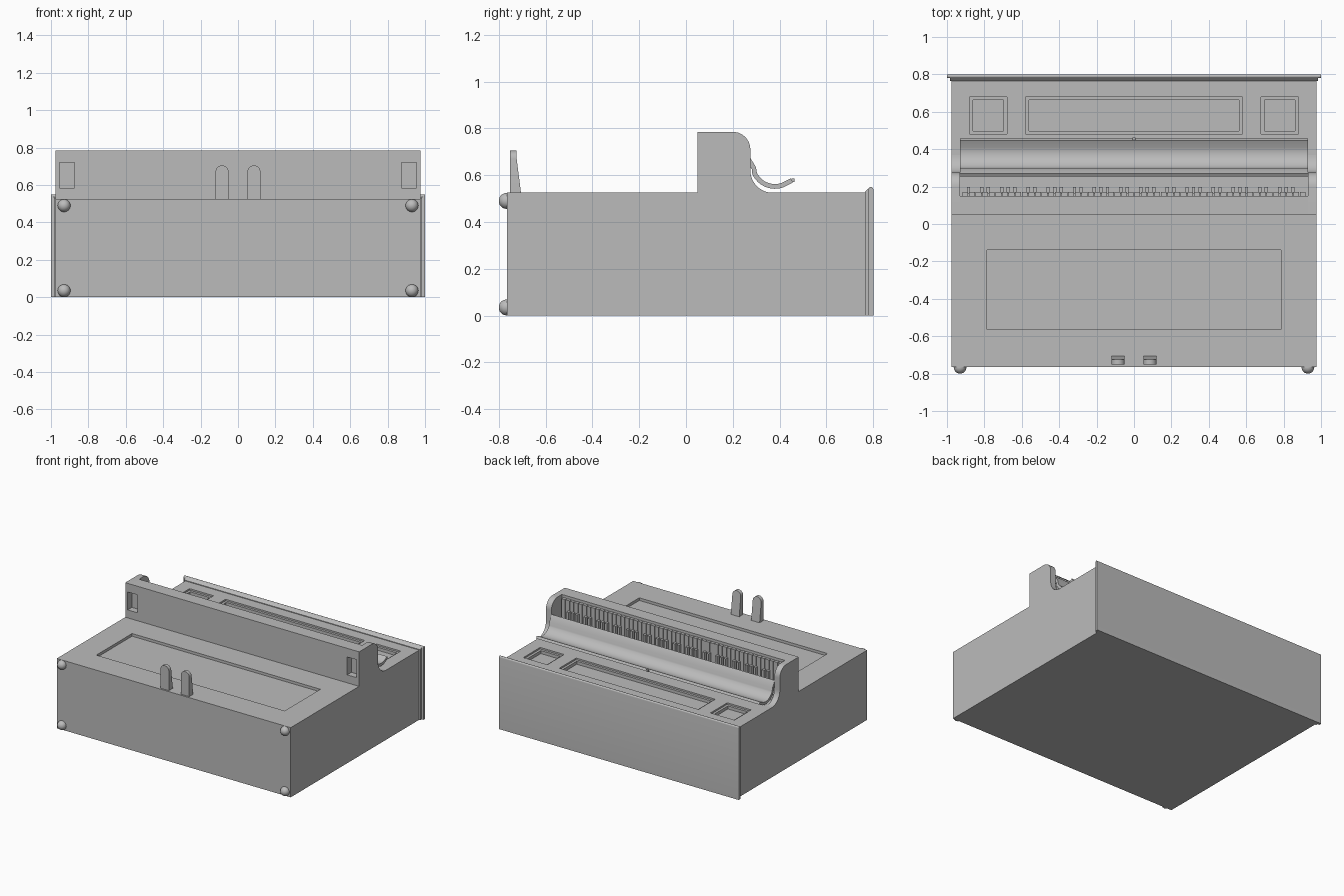
import bpy, bmesh, math
from mathutils import Vector

cube = bpy.data.objects.get("Cube")
if cube:
    bpy.data.objects.remove(cube, do_unlink=True)

grey = bpy.data.materials.new("plain grey")
grey.use_nodes = True
COLOR = (0.5, 0.5, 0.5, 1)
grey.diffuse_color = COLOR
grey.node_tree.nodes["Principled BSDF"].inputs["Base Color"].default_value = COLOR


def finish(name, bm, smooth=False):
    bmesh.ops.recalc_face_normals(bm, faces=bm.faces)
    mesh = bpy.data.meshes.new(name)
    bm.to_mesh(mesh)
    bm.free()
    mesh.materials.append(grey)
    ob = bpy.data.objects.new(name, mesh)
    bpy.context.collection.objects.link(ob)
    if smooth:
        bpy.ops.object.select_all(action='DESELECT')
        ob.select_set(True)
        bpy.context.view_layer.objects.active = ob
        bpy.ops.object.shade_smooth_by_angle(angle=math.radians(35))
    return ob


def add_box(bm, x, y, z):
    verts = bmesh.ops.create_cube(bm, size=1)["verts"]
    for v in verts:
        v.co = [(a + b) / 2 + c * (b - a) for (a, b), c in zip((x, y, z), v.co)]


def box(name, x, y, z):
    bm = bmesh.new()
    add_box(bm, x, y, z)
    return finish(name, bm)


def prism(name, points, x0, x1, smooth=True):
    """Extrude a side profile of (y, z) points along x."""
    bm = bmesh.new()
    face = bm.faces.new([bm.verts.new((x0, y, z)) for y, z in points])
    moved = bmesh.ops.extrude_face_region(bm, geom=[face])["geom"]
    bmesh.ops.translate(bm, vec=(x1 - x0, 0, 0),
                        verts=[g for g in moved if isinstance(g, bmesh.types.BMVert)])
    return finish(name, bm, smooth)


def arc(cy, cz, r, start, end, n=10):
    angles = [math.radians(start + (end - start) * i / n) for i in range(n + 1)]
    return [(cy + r * math.cos(a), cz + r * math.sin(a)) for a in angles]


def cut(ob, x, y, z):
    """Cut a rectangular recess and discard the cutter."""
    cutter = box("cutter", x, y, z)
    cutter.hide_render = True
    mod = ob.modifiers.new("recess", 'BOOLEAN')
    mod.operation, mod.solver, mod.object = 'DIFFERENCE', 'EXACT', cutter
    with bpy.context.temp_override(object=ob, active_object=ob):
        bpy.ops.object.modifier_apply(modifier=mod.name)
    bpy.data.objects.remove(cutter, do_unlink=True)


# Cabinet with sunken lower panel and stepped upper panels
TOP = 0.525
cabinet = box("cabinet", (-0.975, 0.975), (-0.765, 0.785), (0, TOP))
cut(cabinet, (-0.785, 0.785), (-0.565, -0.14), (TOP - 0.02, 1))
for x0, x1 in ((-0.88, -0.68), (-0.58, 0.58), (0.68, 0.88)):
    for inset, depth in ((0, 0.012), (0.018, 0.035)):
        cut(cabinet, (x0 + inset, x1 - inset), (0.48 + inset, 0.68 - inset),
            (TOP - depth, 1))

# Lid with a rounded lip and a small moulding beneath it
lid = [(0.78, 0), (0.80, 0)] + arc(0.79, 0.54, 0.01, 0, 180, 8)
prism("lid", lid, -1, 1)
prism("lid_moulding", [(0.765, 0), (0.78, 0), (0.78, 0.545), (0.765, 0.53)],
      -0.985, 0.985, False)

# Key bed and curved cheeks, with a handle recess at each end
key_bed = box("key_bed", (-0.93, 0.93), (0.05, 0.15), (TOP, 0.785))
box("key_well_floor", (-0.93, 0.93), (0.15, 0.27), (TOP, 0.57))
cheek = [(0.05, TOP), (0.05, 0.785)] + arc(0.20, 0.71, 0.075, 90, 0)
cheek += arc(0.37, 0.62, 0.095, 180, 270)
for side, x0, x1 in (("right", -0.975, -0.93), ("left", 0.93, 0.975)):
    part = prism(side + "_cheek", cheek, x0, x1)
    inner = (-0.955, -0.875) if side == "right" else (0.875, 0.955)
    for ob in (part, key_bed):
        cut(ob, inner, (0, 0.10), (0.585, 0.72))

# White and black keys
WHITE = 52
pitch = 1.84 / WHITE
white, black = bmesh.new(), bmesh.new()
for i in range(WHITE):
    x = -0.92 + i * pitch
    add_box(white, (x + 0.002, x + pitch - 0.002), (0.15, 0.172), (0.57, 0.765))
    if i % 7 in (0, 2, 3, 5, 6) and i < WHITE - 1:
        add_box(black, (x + pitch - 0.009, x + pitch + 0.009),
                (0.16, 0.197), (0.57, 0.69))
finish("white_keys", white)
finish("black_keys", black)
# Front lip beside the keys
prism("key_slip", [(0.14, 0.765)] + arc(0.14, 0.775, 0.01, -90, 90, 6), -0.93, 0.93)

# Curved key cover: offset a centre line to both sides
path = [Vector(p) for p in [(0.262, 0.675), (0.29, 0.63)]
        + arc(0.38, 0.648, 0.096, 205, 290, 12) + [(0.452, 0.578)]]
upper, lower = [], []
for i, p in enumerate(path):
    d = (path[min(i + 1, len(path) - 1)] - path[max(i - 1, 0)]).normalized()
    n = Vector((-d.y, d.x)) * 0.01
    upper.append(p + n)
    lower.append(p - n)
prism("key_cover", [tuple(p) for p in upper + lower[::-1]], -0.93, 0.93)
box("cover_lock", (-0.008, 0.008), (0.45, 0.463), (0.57, 0.585))

# Pedals: tapered blades with rounded tips
for side, cx in (("right", -0.085), ("left", 0.085)):
    bm = bmesh.new()
    outline = [(-0.035, TOP), (0.035, TOP)] + arc(0, 0.67, 0.035, 0, 180, 12)
    rings = []
    for back in (True, False):
        ring = []
        for x, z in outline:
            t = min((z - TOP) / 0.06, 1)
            y = -0.752 if back else -0.705 - 0.012 * t - 0.008 * (z - TOP) / 0.18
            ring.append(bm.verts.new((cx + x, y, z)))
        rings.append(ring)
        bm.faces.new(ring)
    for i in range(len(outline)):
        j = (i + 1) % len(outline)
        bm.faces.new((rings[0][i], rings[0][j], rings[1][j], rings[1][i]))
    finish(side + "_pedal", bm, True)

# Round feet
for side, x in (("right", -0.93), ("left", 0.93)):
    for place, z in (("rear", 0.035), ("front", 0.49)):
        bm = bmesh.new()
        bmesh.ops.create_uvsphere(bm, u_segments=24, v_segments=14, radius=0.034)
        bmesh.ops.translate(bm, vec=(x, -0.766, z), verts=bm.verts)
        finish(f"{place}_{side}_foot", bm, True)
